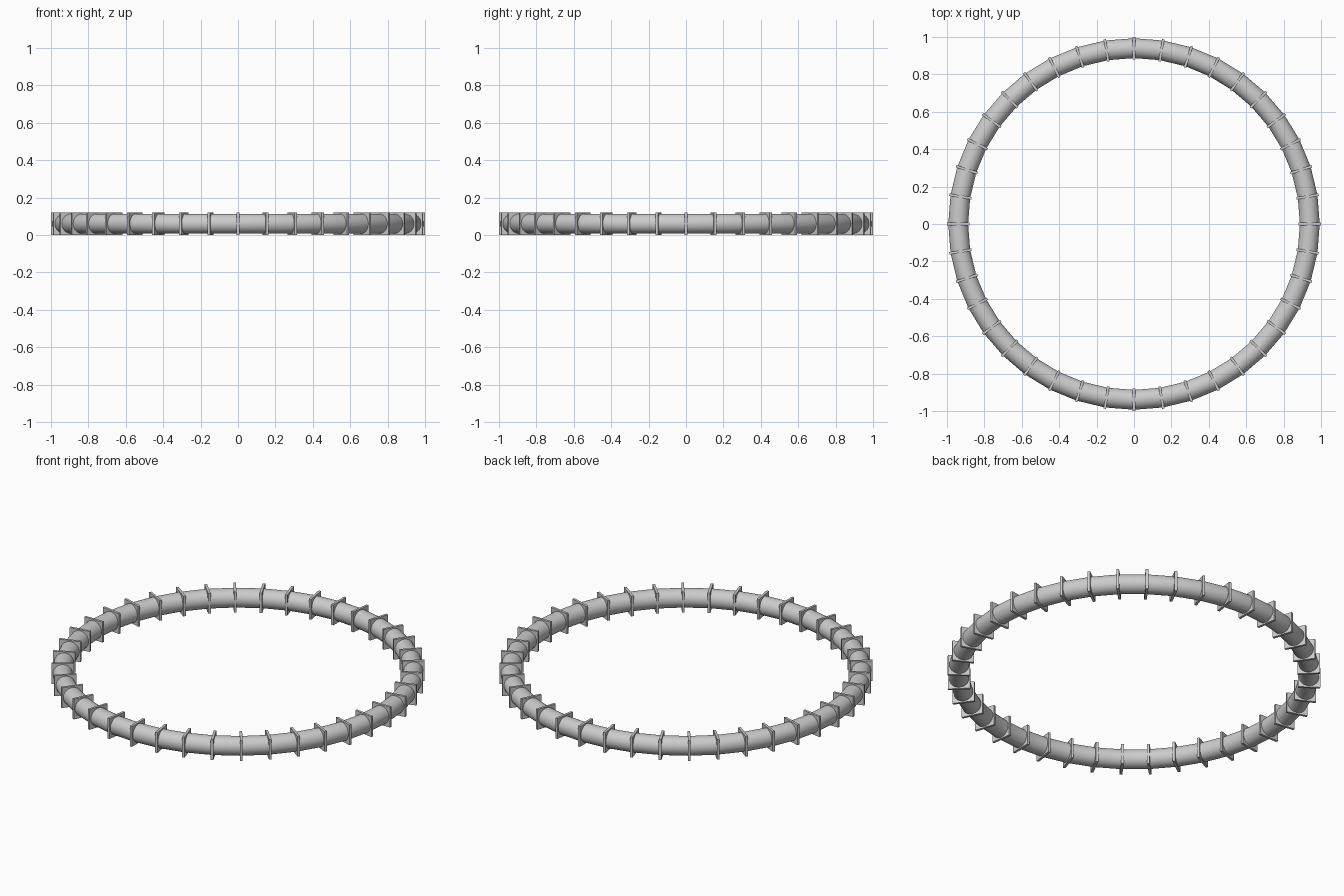
import bpy, math

if "Cube" in bpy.data.objects:
    bpy.data.objects.remove(bpy.data.objects["Cube"])

COUNT = 40        # collars around the ring
TUBE_R = 0.053    # tube radius
SIDE = 0.12       # collar plate side
THICK = 0.014     # collar plate thickness
MID = 1.0 - SIDE / 2

# Round tube ring, one straight piece per gap between collars
bpy.ops.mesh.primitive_torus_add(major_segments=COUNT, minor_segments=32,
                                 major_radius=MID, minor_radius=TUBE_R,
                                 location=(0, 0, SIDE / 2))
ring = bpy.context.object
ring.name = "tube_ring"
bpy.ops.object.shade_smooth_by_angle(angle=math.radians(35))

# Square collar plates threaded on the tube
bpy.ops.mesh.primitive_cube_add(size=1)
first = bpy.context.object
first.name = "collar_plate"
mesh = first.data
for v in mesh.vertices:
    v.co.x *= SIDE
    v.co.y *= THICK
    v.co.z *= SIDE

for i in range(COUNT):
    a = 2 * math.pi * i / COUNT
    if i == 0:
        plate = first
    else:
        plate = bpy.data.objects.new(f"collar_plate_{i}", mesh)
        bpy.context.collection.objects.link(plate)
    plate.location = (MID * math.cos(a), MID * math.sin(a), SIDE / 2)
    plate.rotation_euler = (0, 0, a)
